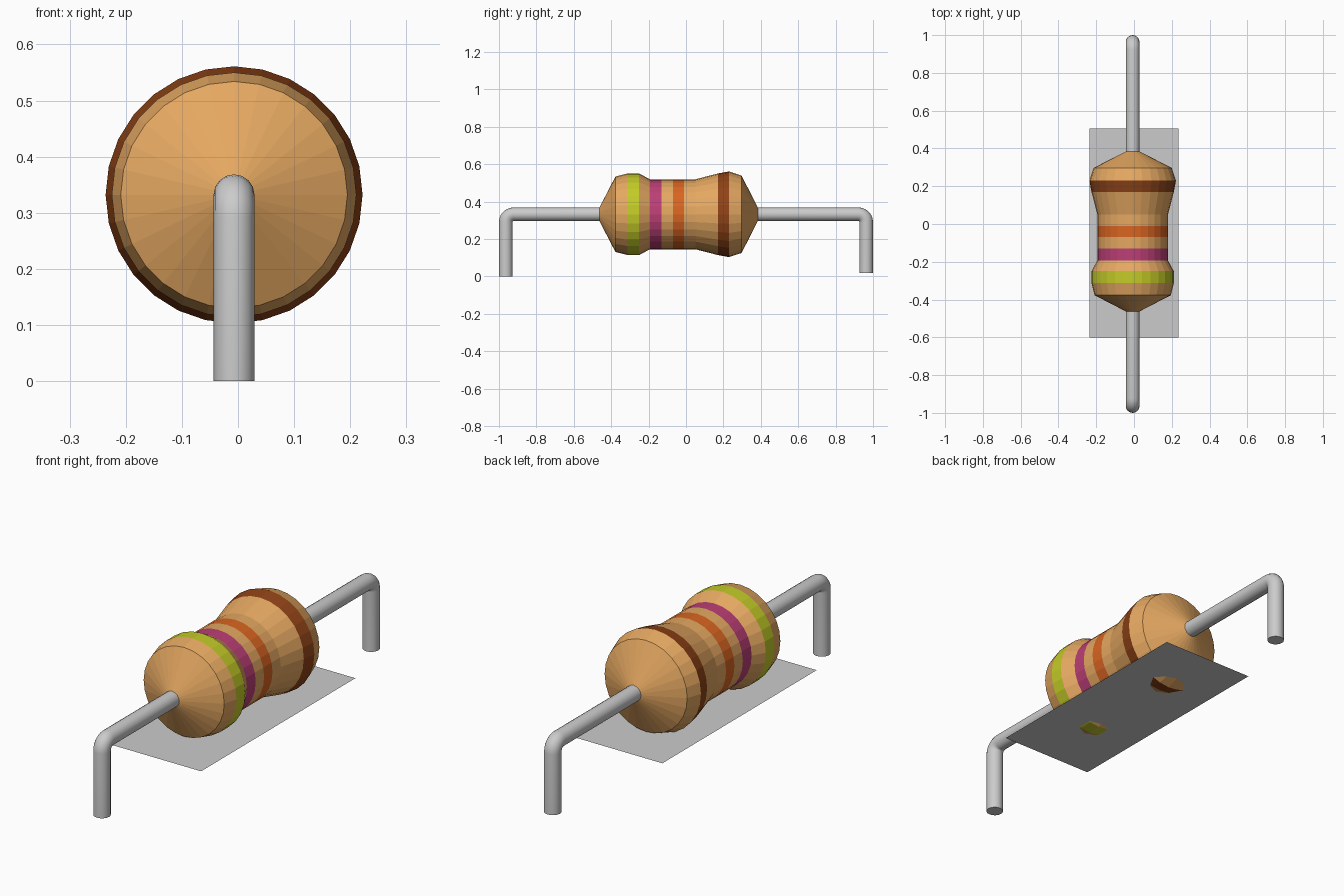
import bpy, bmesh
from math import sin, cos, pi

if "Cube" in bpy.data.objects:
    bpy.data.objects.remove(bpy.data.objects["Cube"])

CX, CZ = -0.007, 0.332      # axis of body and leads
SIDES = 28

def material(name, rgb):
    m = bpy.data.materials.new(name)
    m.diffuse_color = (*rgb, 1)
    m.use_nodes = True
    m.node_tree.nodes["Principled BSDF"].inputs["Base Color"].default_value = m.diffuse_color
    return m

def mesh_object(name, bm):
    me = bpy.data.meshes.new(name)
    bm.to_mesh(me)
    bm.free()
    ob = bpy.data.objects.new(name, me)
    bpy.context.collection.objects.link(ob)
    return ob

# Lathed body: (y, radius, colour slot of the segment that follows)
TAN, GREEN, PINK, ORANGE, BROWN = range(5)
profile = [(-0.463, 0.036, TAN), (-0.377, 0.202, TAN), (-0.313, 0.218, GREEN),
           (-0.25, 0.218, TAN), (-0.193, 0.187, PINK), (-0.13, 0.187, TAN),
           (-0.07, 0.187, ORANGE), (-0.01, 0.187, TAN), (0.05, 0.187, TAN),
           (0.17, 0.218, BROWN), (0.23, 0.229, TAN), (0.297, 0.207, TAN),
           (0.384, 0.036, TAN)]
bm = bmesh.new()
rings = [[bm.verts.new((CX + r * sin(2 * pi * i / SIDES), y, CZ + r * cos(2 * pi * i / SIDES)))
          for i in range(SIDES)] for y, r, _ in profile]
for k in range(len(rings) - 1):
    a, b = rings[k], rings[k + 1]
    for i in range(SIDES):
        j = (i + 1) % SIDES
        bm.faces.new((a[i], a[j], b[j], b[i])).material_index = profile[k][2]
bm.faces.new(rings[0])
bm.faces.new(rings[-1])
bmesh.ops.recalc_face_normals(bm, faces=bm.faces)
body = mesh_object("banded_body", bm)
for name, rgb in (("tan", (0.78, 0.39, 0.12)), ("yellow_green", (0.55, 0.6, 0.02)),
                  ("pink", (0.5, 0.05, 0.18)), ("orange", (0.7, 0.13, 0.015)),
                  ("brown", (0.27, 0.055, 0.008))):
    body.data.materials.append(material(name, rgb))

# Bent wire leads
def lead(name, side, y_inner, z_end, r=0.0365, bend=0.042):
    y_leg = 1 - r
    pts = [(y_inner, CZ)]
    pts += [(y_leg - bend + bend * sin(t * pi / 12), CZ - bend + bend * cos(t * pi / 12))
            for t in range(7)]
    pts.append((y_leg, z_end))
    cu = bpy.data.curves.new(name, 'CURVE')
    cu.dimensions = '3D'
    cu.bevel_depth = r
    cu.bevel_resolution = 6
    cu.use_fill_caps = True
    sp = cu.splines.new('POLY')
    sp.points.add(len(pts) - 1)
    for p, (y, z) in zip(sp.points, pts):
        p.co = (CX, side * y, z, 1)
    ob = bpy.data.objects.new(name, cu)
    bpy.context.collection.objects.link(ob)

lead("front_lead", -1, 0.43, 0.0)
lead("back_lead", 1, 0.35, 0.018)

# Thin flat plate cut by the lowest part of the body
bm = bmesh.new()
bm.faces.new([bm.verts.new((x, y, 0.122)) for x, y in
              ((-0.235, -0.6), (0.235, -0.6), (0.235, 0.505), (-0.235, 0.505))])
mesh_object("base_plate", bm)
